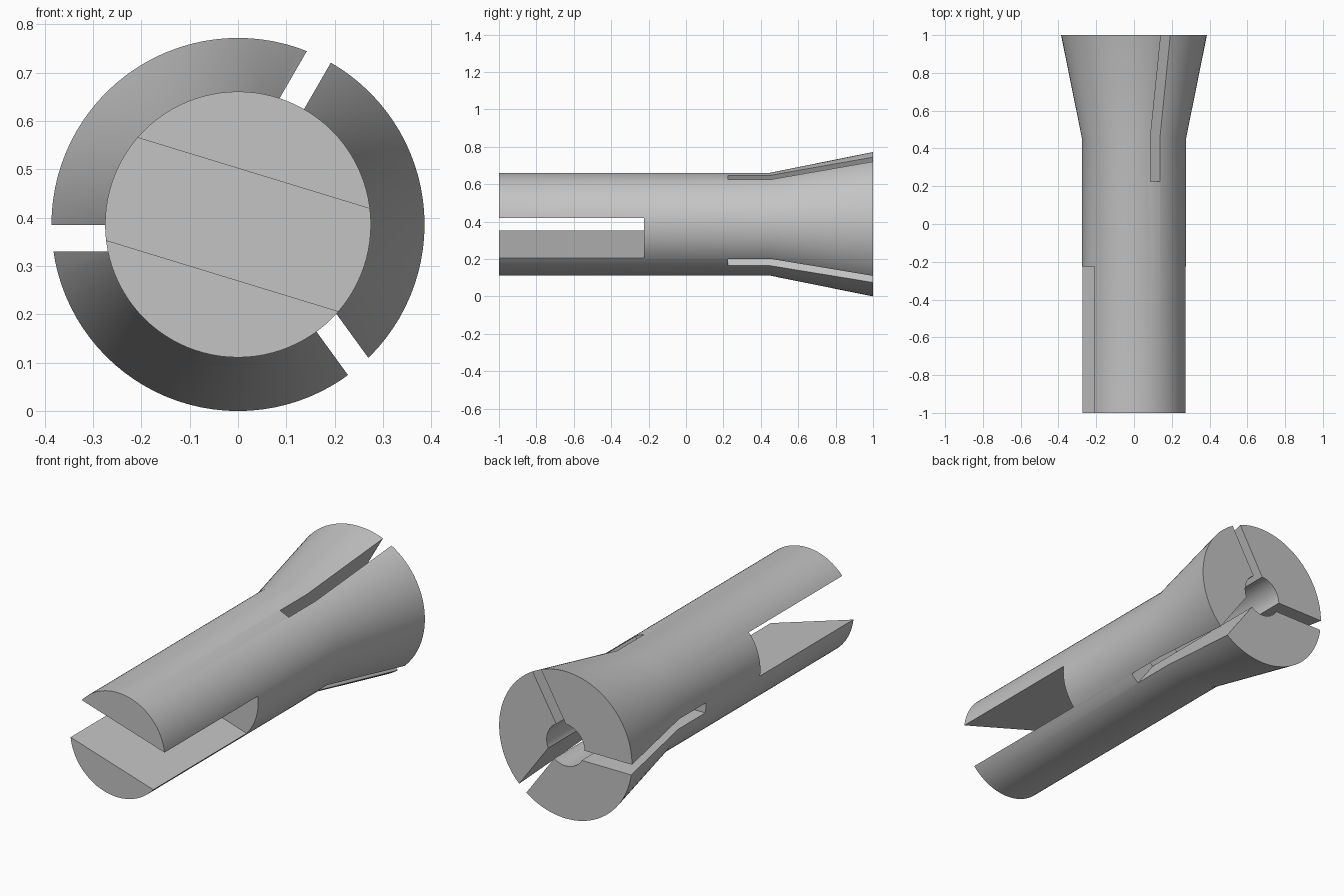
import bpy
import bmesh
import math
from mathutils import Matrix, Vector

if "Cube" in bpy.data.objects:
    bpy.data.objects.remove(bpy.data.objects["Cube"], do_unlink=True)

SHAFT_R, RIM_R, BORE_R = 0.275, 0.386, 0.11
AXIS = Vector((0, 0, RIM_R))

steel = bpy.data.materials.new("steel_grey")
steel.use_nodes = True
grey = (0.55, 0.55, 0.55, 1)
steel.diffuse_color = grey
steel.node_tree.nodes["Principled BSDF"].inputs["Base Color"].default_value = grey


def make_object(name, bm):
    bmesh.ops.recalc_face_normals(bm, faces=bm.faces)
    mesh = bpy.data.meshes.new(name)
    bm.to_mesh(mesh)
    bm.free()
    mesh.materials.append(steel)
    obj = bpy.data.objects.new(name, mesh)
    obj.location = AXIS
    bpy.context.collection.objects.link(obj)
    return obj


def lathe(name, profile, steps=96):
    """Spin (radius, y) points about the y axis."""
    bm = bmesh.new()
    verts = [bm.verts.new((r, y, 0)) for r, y in profile]
    edges = [bm.edges.new(pair) for pair in zip(verts, verts[1:])]
    bmesh.ops.spin(bm, geom=verts + edges, cent=(0, 0, 0), axis=(0, 1, 0),
                   angle=math.tau, steps=steps)
    bmesh.ops.remove_doubles(bm, verts=bm.verts, dist=0.0001)
    return make_object(name, bm)


def cutter(name, low, high, degrees):
    """Box between two corners, turned about the y axis."""
    low, high = Vector(low), Vector(high)
    bm = bmesh.new()
    bmesh.ops.create_cube(bm, size=1)
    bmesh.ops.scale(bm, vec=high - low, verts=bm.verts)
    bmesh.ops.translate(bm, vec=(low + high) / 2, verts=bm.verts)
    bm.transform(Matrix.Rotation(-math.radians(degrees), 4, 'Y'))
    obj = make_object(name, bm)
    obj.hide_render = True
    return obj


# Shaft, flared head and blind bore in one turned body
body = lathe("collet_body", [(0, -1), (SHAFT_R, -1), (SHAFT_R, 0.45), (RIM_R, 1),
                             (BORE_R, 1), (BORE_R, 0.22), (0, 0.22)])

# Tilted drive slot at the front, three clamping slots at the back
cutters = [cutter("drive_slot", (-0.6, -1.1, -0.111), (0.6, -0.225, 0.111), -17)]
for angle in (60, 180, 306):
    cutters.append(cutter("clamp_slot", (0.01, 0.225, 0.001), (0.6, 1.1, 0.056), angle))

for tool in cutters:
    cut = body.modifiers.new(tool.name, 'BOOLEAN')
    cut.operation = 'DIFFERENCE'
    cut.solver = 'EXACT'
    cut.object = tool

# Bake the cuts and drop the cutters
bpy.context.view_layer.update()
baked = bpy.data.meshes.new_from_object(
    body.evaluated_get(bpy.context.evaluated_depsgraph_get()))
body.modifiers.clear()
body.data = baked
for tool in cutters:
    bpy.data.objects.remove(tool, do_unlink=True)

# Smooth round walls, sharp slot edges
bpy.ops.object.select_all(action='DESELECT')
body.select_set(True)
bpy.context.view_layer.objects.active = body
bpy.ops.object.shade_smooth_by_angle(angle=math.radians(30))
